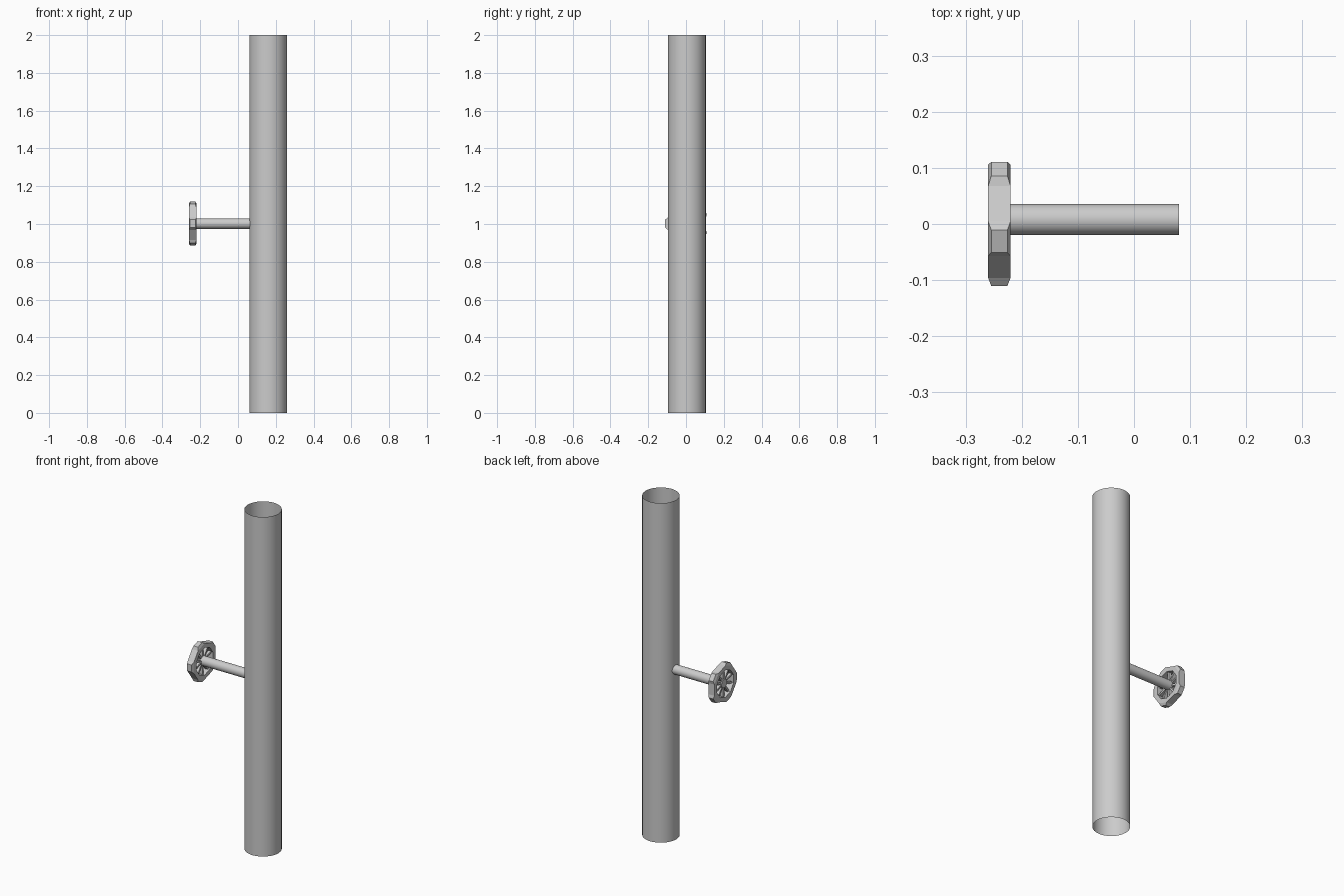
import bpy, bmesh
from math import pi, sin, cos, radians
from mathutils import Vector, Matrix

if "Cube" in bpy.data.objects:
    bpy.data.objects.remove(bpy.data.objects["Cube"])

AXIS_Y, AXIS_Z = 0.005, 1.002      # handwheel axis
X0, X1 = -0.26, -0.22              # handwheel thickness


def cylinder(name, r, depth, loc, along_x=False, verts=32, fill='NOTHING'):
    rot = (0, pi / 2, 0) if along_x else (0, 0, 0)
    bpy.ops.mesh.primitive_cylinder_add(vertices=verts, radius=r, depth=depth,
                                        end_fill_type=fill, location=loc, rotation=rot)
    ob = bpy.context.object
    ob.name = name
    bpy.ops.object.shade_smooth_by_angle(angle=radians(30))
    return ob


def add_mesh(name, bm):
    bmesh.ops.recalc_face_normals(bm, faces=bm.faces)
    me = bpy.data.meshes.new(name)
    bm.to_mesh(me)
    bm.free()
    ob = bpy.data.objects.new(name, me)
    ob.location = (0, AXIS_Y, AXIS_Z)
    bpy.context.collection.objects.link(ob)
    return ob


# open-ended vertical pipe and the valve stem that enters it
cylinder("pipe", 0.1, 2.0, (0.16, 0.005, 1.0))
cylinder("valve_stem", 0.0275, 0.315, (-0.0775, 0.008, AXIS_Z), True)

# ten-sided rim with a raised, tapered grip on every second side
bm = bmesh.new()
N, R_OUT, R_IN = 10, 0.106, 0.08
rings = []
for i in range(N):
    a = radians(18 + 36 * i)
    rings.append([bm.verts.new((x, r * cos(a), r * sin(a)))
                  for x, r in ((X0, R_OUT), (X1, R_OUT), (X1, R_IN), (X0, R_IN))])
outer = []
for i in range(N):
    p, q = rings[i], rings[(i + 1) % N]
    for k in range(4):
        f = bm.faces.new((p[k], p[(k + 1) % 4], q[(k + 1) % 4], q[k]))
        if k == 0:
            outer.append((i, f))
for i, f in outer:
    if i % 2 == 0:
        a = radians(36 + 36 * i)
        out = Vector((0, cos(a), sin(a)))
        side = Vector((0, -sin(a), cos(a)))
        new = bmesh.ops.extrude_discrete_faces(bm, faces=[f])['faces'][0]
        c = new.calc_center_median()
        for v in new.verts:
            d = v.co - c
            v.co = c + out * 0.0145 + Vector((d.x * 0.72, 0, 0)) + side * d.dot(side) * 0.64
add_mesh("handwheel_rim", bm)

# spokes
bm = bmesh.new()
for i in range(N):
    m = (Matrix.Rotation(radians(18 + 36 * i), 4, 'X')
         @ Matrix.Translation((-0.24, 0.05, 0))
         @ Matrix.Diagonal((0.018, 0.068, 0.011, 1)))
    bmesh.ops.create_cube(bm, size=1, matrix=m)
add_mesh("handwheel_spokes", bm)

# hub
cylinder("handwheel_hub", 0.026, 0.028, (-0.24, AXIS_Y, AXIS_Z), True, 20, 'NGON')
